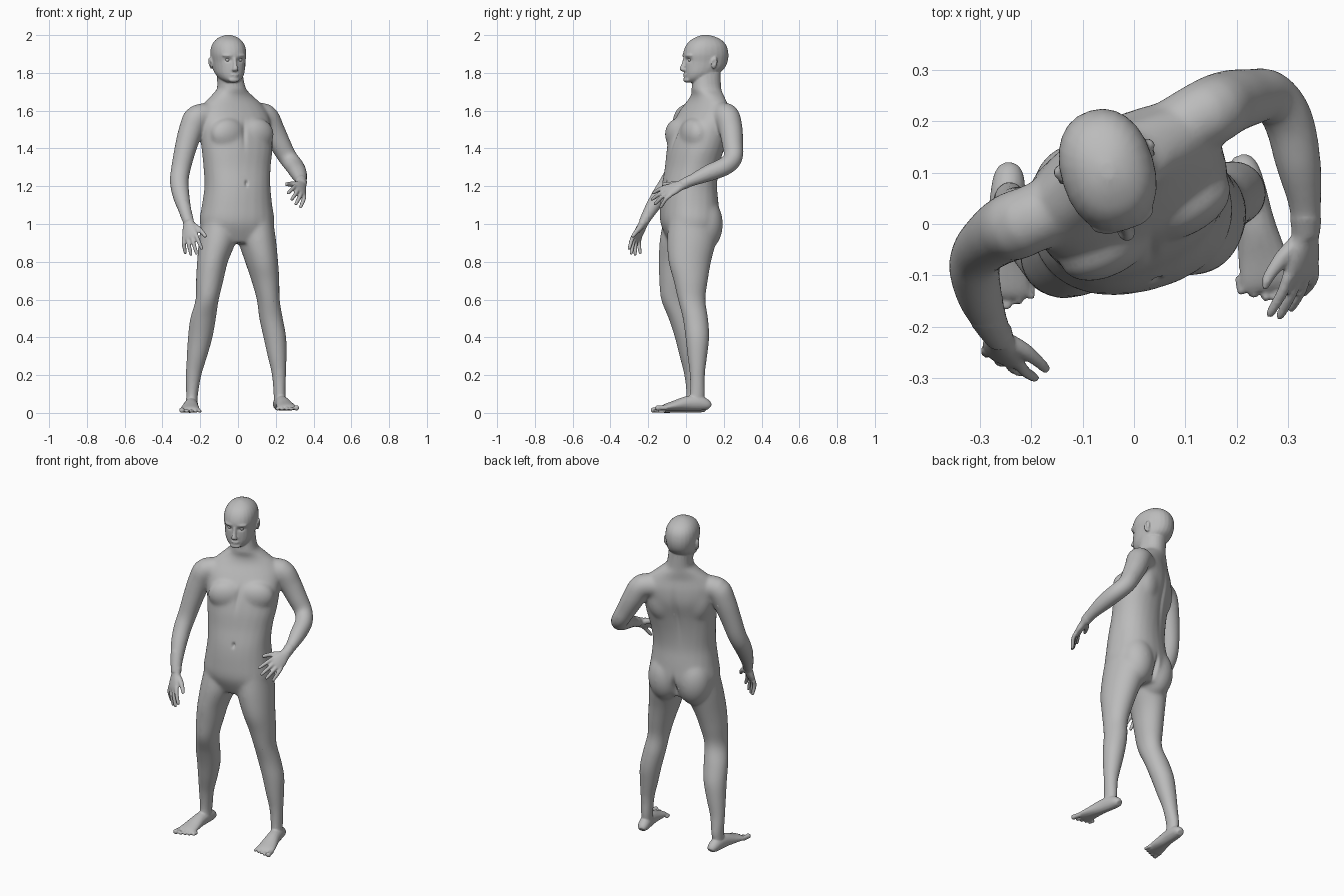
import bpy, bmesh
from math import sin, cos, pi, radians, exp, copysign
from mathutils import Vector, Matrix

if "Cube" in bpy.data.objects:
    bpy.data.objects.remove(bpy.data.objects["Cube"])

skin = bpy.data.materials.new("plain_grey")
skin.use_nodes = True
GREY = (0.5, 0.5, 0.5, 1)
skin.diffuse_color = GREY
skin.node_tree.nodes["Principled BSDF"].inputs["Base Color"].default_value = GREY

bm = bmesh.new()


def spline(rows, steps=4):
    """Smooth a list of number rows with a Catmull-Rom curve."""
    pts = [Vector(r) for r in rows]
    out = []
    for i in range(len(pts) - 1):
        a, b, c, d = pts[max(i - 1, 0)], pts[i], pts[i + 1], pts[min(i + 2, len(pts) - 1)]
        for k in range(steps):
            t = k / steps
            out.append(b + (c - a) * (t / 2) + (a * 2 - b * 5 + c * 4 - d) * (t * t / 2)
                       + (b * 3 - a - c * 3 + d) * (t ** 3 / 2))
    return out + [pts[-1]]


def skin_rings(rings):
    """Join rings of points into a closed, capped skin."""
    loops = [[bm.verts.new(p) for p in r] for r in rings]
    n = len(loops[0])
    for lo, hi in zip(loops, loops[1:]):
        for i in range(n):
            bm.faces.new((lo[i], lo[(i + 1) % n], hi[(i + 1) % n], hi[i]))
    bm.faces.new(loops[0][::-1])
    bm.faces.new(loops[-1])


def ring(c, u, v, ru, rv, power=2.0, n=24):
    pts = []
    for i in range(n):
        a = 2 * pi * i / n
        x, y = (copysign(abs(f) ** (2 / power), f) for f in (cos(a), sin(a)))
        pts.append(c + u * (ru * x) + v * (rv * y))
    return pts


def stack(rows, power=2.0, place=Matrix()):
    """Level sections: x, y, z, half width, half depth, turn in degrees."""
    rings = []
    for x, y, z, a, b, turn in spline(rows):
        t = radians(turn)
        r = ring(Vector((x, y, z)), Vector((cos(t), sin(t), 0)), Vector((-sin(t), cos(t), 0)), a, b, power)
        rings.append([place @ p for p in r])
    skin_rings(rings)


def tube(rows, side):
    """Sections square to a path: x, y, z, half width along side, half thickness."""
    s = spline(rows)
    rings = []
    for i, p in enumerate(s):
        t = (s[min(i + 1, len(s) - 1)].xyz - s[max(i - 1, 0)].xyz).normalized()
        u = (side - t * side.dot(t)).normalized()
        rings.append(ring(p.xyz, u, t.cross(u), p[3], p[4], 2.0, 16))
    skin_rings(rings)


def blob(centre, radii, turn=0, place=Matrix()):
    m = place @ Matrix.Translation(centre) @ Matrix.Rotation(radians(turn), 4, "Z") @ Matrix.Diagonal((*radii, 1))
    bmesh.ops.create_uvsphere(bm, u_segments=24, v_segments=16, radius=1, matrix=m)


# Torso and neck, twisting towards the shoulders
stack([(0, .02, .9, .15, .105, 8), (-.005, .02, 1.0, .198, .15, 12), (-.005, .018, 1.1, .187, .15, 15),
       (-.003, .018, 1.2, .176, .14, 18), (-.005, .032, 1.3, .182, .132, 22), (-.005, .05, 1.4, .196, .132, 26),
       (-.015, .075, 1.5, .203, .128, 28), (-.025, .095, 1.58, .2, .105, 30), (-.03, .108, 1.64, .165, .08, 30),
       (-.033, .113, 1.68, .115, .075, 28), (-.035, .108, 1.72, .074, .077, 22), (-.045, .11, 1.8, .068, .072, 17)], 2.25)

# Chest muscles, shoulder blades and buttocks
for s in (-1, 1):
    twist = Matrix.Translation((-.01, .06, 0)) @ Matrix.Rotation(radians(28), 4, "Z")
    blob((s * .085, -.07, 1.475), (.1, .06, .085), 0, twist)
    blob((s * .09, .07, 1.5), (.09, .06, .13), 0, twist)
    hips = Matrix.Rotation(radians(12), 4, "Z")
    blob((s * .085, .08, 1.0), (.1, .1, .145), 0, hips)

# Legs
stack([(.095, .03, 1.02, .09, .12, 10), (.1, .03, .92, .1, .132, 10), (.125, .02, .8, .087, .114, 10),
       (.145, .025, .7, .074, .092, 10), (.16, .03, .6, .061, .074, 10), (.175, .05, .5, .063, .068, 10),
       (.195, .06, .4, .061, .064, 10), (.207, .06, .3, .051, .053, 10), (.217, .06, .2, .038, .041, 10),
       (.22, .06, .1, .031, .039, 10), (.222, .05, .04, .031, .04, 10)])
stack([(-.1, 0, 1.02, .09, .12, 0), (-.107, -.015, .92, .1, .124, 0), (-.135, -.04, .8, .082, .106, 0),
       (-.15, -.053, .7, .073, .089, 0), (-.163, -.058, .6, .062, .075, 0), (-.185, -.025, .5, .069, .068, 0),
       (-.2, .005, .4, .066, .065, 0), (-.217, .02, .3, .055, .055, 0), (-.235, .032, .2, .042, .042, 0),
       (-.243, .042, .1, .031, .04, 0), (-.245, .03, .04, .031, .04, 0)])


def foot(heel, toe, floor, inner):
    heel, toe = Vector(heel), Vector(toe)
    ahead = (toe - heel).normalized()
    across = Vector((-ahead.y, ahead.x, 0)) * inner
    rows = []
    for t, w, h in ((0, .02, .018), (.06, .03, .03), (.2, .035, .04), (.42, .038, .038),
                    (.65, .048, .026), (.8, .053, .018), (.86, .05, .012)):
        rows.append((*(heel.lerp(toe, t) + Vector((0, 0, floor + h))), w, h))
    tube(rows, across)
    # Toes, largest on the inner side
    for i in range(5):
        r = .0145 if i == 0 else .0105 - i * .0003
        root = heel.lerp(toe, .82) + across * (.04 - i * .0225 - (.004 if i else 0)) - ahead * (i * .006)
        tip = root + ahead * (.058 - i * .005)
        rows = [(*(root.lerp(tip, t) + Vector((0, 0, floor + r))), r * k, r * k)
                for t, k in ((0, .9), (.5, .9), (.85, 1), (1, .65))]
        tube(rows, across)


foot((.21, .125, 0), (.272, -.165, 0), .012, 1)
foot((-.243, .11, 0), (-.258, -.182, 0), 0, -1)

# Arms
left_arm = [(.05, .17, 1.575, .06), (.14, .215, 1.572, .068), (.183, .237, 1.5, .064), (.225, .247, 1.42, .057),
            (.265, .25, 1.35, .051), (.3, .205, 1.305, .05), (.32, .12, 1.27, .046), (.333, .04, 1.235, .034),
            (.335, -.02, 1.208, .028)]
right_arm = [(-.12, .045, 1.575, .06), (-.212, .005, 1.567, .069), (-.248, -.01, 1.5, .066), (-.278, -.03, 1.4, .059),
             (-.303, -.055, 1.29, .053), (-.311, -.09, 1.22, .051), (-.299, -.145, 1.14, .045), (-.277, -.195, 1.06, .034),
             (-.262, -.222, 1.01, .028)]
for arm in (left_arm, right_arm):
    tube([(*p, p[3]) for p in arm], Vector((1, 0, .3)))


def hand(wrist, ahead, thumb_side, palm_side):
    wrist, d = Vector(wrist), Vector(ahead).normalized()
    u = Vector(thumb_side)
    u = (u - d * u.dot(d)).normalized()
    n = d.cross(u) * palm_side
    # Palm
    tube([(*(wrist + d * t), w, h) for t, w, h in
          ((-.03, .028, .026), (.01, .031, .022), (.045, .041, .02), (.08, .044, .016), (.1, .038, .01))], u)
    # Fingers curl slightly towards the palm
    for i, length in enumerate((.09, .1, .094, .076)):
        off = .035 - i * .0235
        root = wrist + d * (.085 - abs(off) * .2) + u * off
        rows = [(*(root + d * (length * t) + u * (off * t * .5) + n * (curl * (1 + i * .25))), r, r) for t, curl, r in
                ((0, 0, .0115), (.4, .003, .011), (.8, .014, .01), (1, .02, .008), (1.05, .022, .005))]
        tube(rows, u)
    # Thumb
    rows = [(*(wrist + d * a + u * b + n * c), r, r) for a, b, c, r in
            ((.015, .012, .005, .018), (.045, .042, .014, .016), (.075, .066, .018, .012),
             (.1, .08, .02, .01), (.107, .083, .021, .006))]
    tube(rows, n)


hand(left_arm[-1][:3], (-.02, -.155, -.07), (-.6, .1, .75), 1)
hand(right_arm[-1][:3], (.015, -.075, -.15), (.85, -.4, .2), -1)

# Head: height, front, back and half width in its own turned frame
head = Matrix.Translation((-.05, .1, 0)) @ Matrix.Rotation(radians(17), 4, "Z")
stack([(0, (f + b) / 2, z, w, (b - f) / 2, 0) for z, f, b, w in
       ((1.75, -.095, -.02, .03), (1.768, -.108, .03, .056), (1.795, -.112, .07, .074), (1.825, -.113, .105, .082),
        (1.86, -.113, .122, .086), (1.9, -.117, .126, .091), (1.94, -.104, .117, .086), (1.97, -.08, .094, .069),
        (1.99, -.045, .058, .043), (2.001, -.012, .02, .012))], 2.2, head)

# Nose, lips, chin and brow
stack([(0, -.118, 1.808, .012, .008, 0), (0, -.121, 1.816, .018, .016, 0), (0, -.122, 1.826, .014, .017, 0),
       (0, -.115, 1.85, .01, .013, 0), (0, -.11, 1.882, .01, .009, 0)], 2, head)
blob((0, -.108, 1.79), (.024, .011, .006), 0, head)
blob((0, -.106, 1.78), (.02, .011, .006), 0, head)
blob((0, -.1, 1.763), (.03, .018, .014), 0, head)
for s in (-1, 1):
    blob((s * .034, -.099, 1.892), (.032, .016, .009), s * 18, head)
    # Ears
    blob((s * .09, .022, 1.85), (.007, .018, .031), s * 22, head)
    blob((s * .096, .03, 1.86), (.006, .013, .025), s * 28, head)

# Fuse all parts into one skin
bmesh.ops.recalc_face_normals(bm, faces=bm.faces)
mesh = bpy.data.meshes.new("body")
bm.to_mesh(mesh)
bm.free()
body = bpy.data.objects.new("body", mesh)
bpy.context.collection.objects.link(body)


def bake():
    done = bpy.data.meshes.new_from_object(body.evaluated_get(bpy.context.evaluated_depsgraph_get()))
    body.modifiers.clear()
    body.data = done


def relax(iterations, group=""):
    mod = body.modifiers.new("relax", "SMOOTH")
    mod.factor, mod.iterations, mod.vertex_group = .5, iterations, group


fuse = body.modifiers.new("fuse", "REMESH")
fuse.mode, fuse.voxel_size = "VOXEL", .005
relax(4)
bake()

# Blend trunk and limbs more than head, hands and feet
broad = body.vertex_groups.new(name="trunk_and_limbs")
for v in body.data.vertices:
    x, y, z = v.co
    is_hand = y < -.2 or (x > .25 and y < .01 and z > 1)
    if .12 < z < 1.71 and not is_hand:
        broad.add([v.index], min(1, (z - .12) * 10, (1.71 - z) * 20), "REPLACE")
relax(70, "trunk_and_limbs")
bake()

# Press soft hollows into the skin: centre, reach on each axis, push
dents = [((.045, -.13, 1.215), (.008, .06, .014), (0, .014, 0)),
         ((.035, -.07, 1.49), (.012, .06, .07), (-.003, .007, 0)),
         ((-.06, .2, 1.4), (.016, .08, .14), (.004, -.01, 0)),
         ((-.03, .19, .96), (.012, .07, .06), (.005, -.028, 0))]
for s in (-1, 1):
    dents.append((head @ Vector((s * .034, -.106, 1.868)), (.017, .03, .01), (-.003, .01, 0)))
    dents.append((head @ Vector((s * .102, .018, 1.855)), (.012, .008, .013), (-s * .007, 0, 0)))
for v in body.data.vertices:
    for centre, reach, push in dents:
        d = sum(((a - b) / r) ** 2 for a, b, r in zip(v.co, centre, reach))
        if d < 6:
            v.co += Vector(push) * exp(-d)

# Reduce to soft facets
thin = body.modifiers.new("facets", "DECIMATE")
thin.ratio = .25
body.data.materials.clear()
body.data.materials.append(skin)
body.data.polygons.foreach_set("use_smooth", [True] * len(body.data.polygons))

# Eyeballs
for s, name in ((1, "left_eye"), (-1, "right_eye")):
    bpy.ops.mesh.primitive_uv_sphere_add(segments=16, ring_count=10, radius=.0125,
                                         location=head @ Vector((s * .034, -.091, 1.87)))
    eye = bpy.context.object
    eye.name = name
    eye.data.materials.append(skin)
    bpy.ops.object.shade_smooth()
